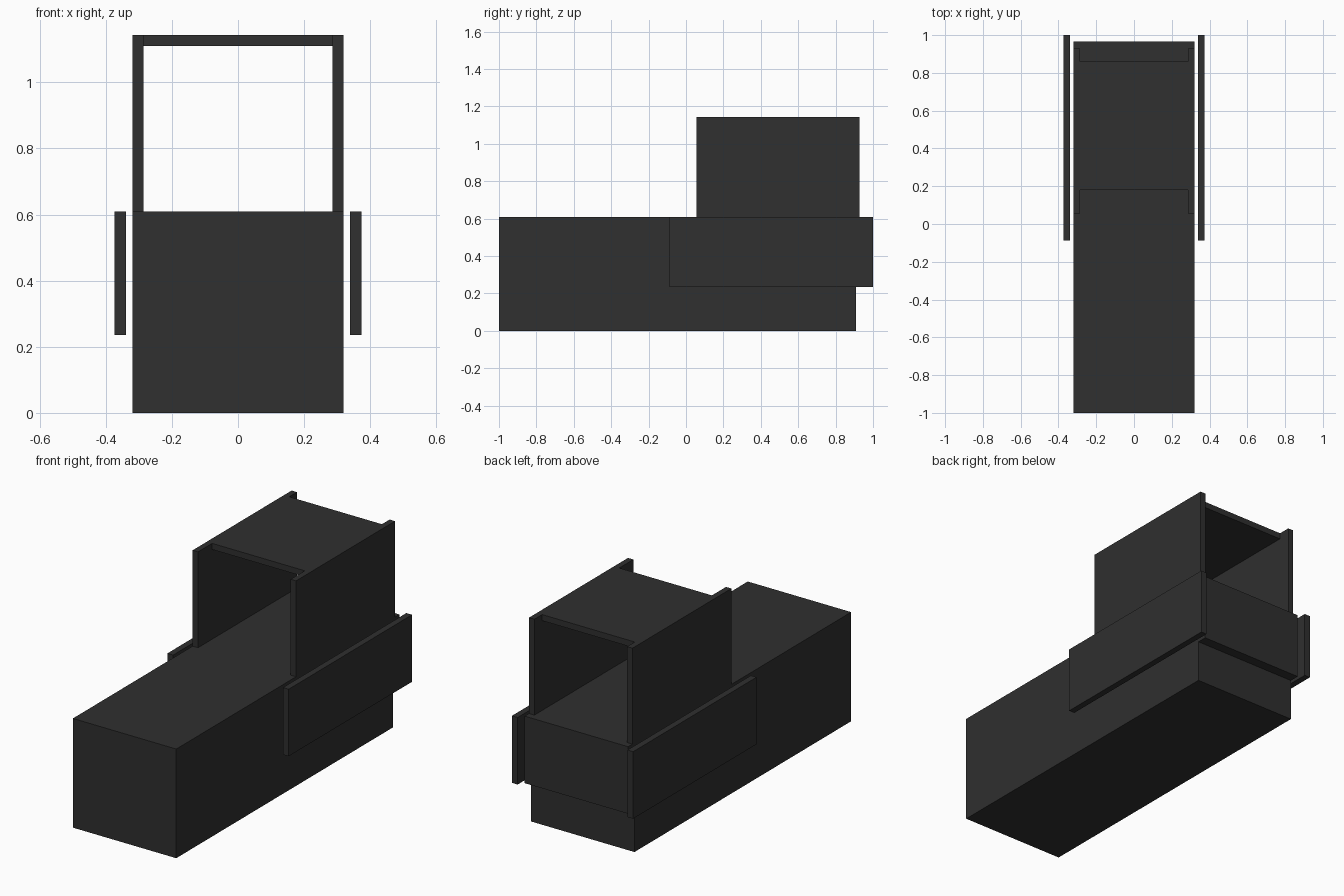
import bpy

if "Cube" in bpy.data.objects:
    bpy.data.objects.remove(bpy.data.objects["Cube"])

charcoal = bpy.data.materials.new("charcoal")
charcoal.diffuse_color = (0.029, 0.029, 0.029, 1)
charcoal.use_nodes = True
charcoal.node_tree.nodes["Principled BSDF"].inputs["Base Color"].default_value = charcoal.diffuse_color


def box(name, x, y, z):
    """Box filling the given (min, max) range on each axis."""
    centre = [(a + b) / 2 for a, b in (x, y, z)]
    bpy.ops.mesh.primitive_cube_add(size=1, location=centre)
    ob = bpy.context.object
    ob.name = name
    ob.scale = [b - a for a, b in (x, y, z)]
    bpy.ops.object.transform_apply(location=False, rotation=False, scale=True)
    ob.data.materials.append(charcoal)
    return ob


DECK = 0.609   # height of the main body
ROOF = 1.144   # top of the cabin
HALF = 0.319   # half width of the body

# Main body and the thick plate against its rear
box("main_body", (-HALF, HALF), (-1.0, 0.91), (0, DECK))
box("rear_plate", (-HALF, HALF), (0.91, 0.966), (0.235, DECK))

# Cabin roof, set between the walls
box("cabin_roof", (-0.286, 0.286), (0.18, 0.86), (1.11, ROOF))

# Cabin walls and free-standing side plates, left and right
for side, s in (("left", -1), ("right", 1)):
    box(side + "_cabin_wall", sorted((s * 0.286, s * HALF)), (0.056, 0.928), (DECK, ROOF))
    box(side + "_side_plate", sorted((s * 0.339, s * 0.374)), (-0.088, 1.0), (0.235, DECK))
